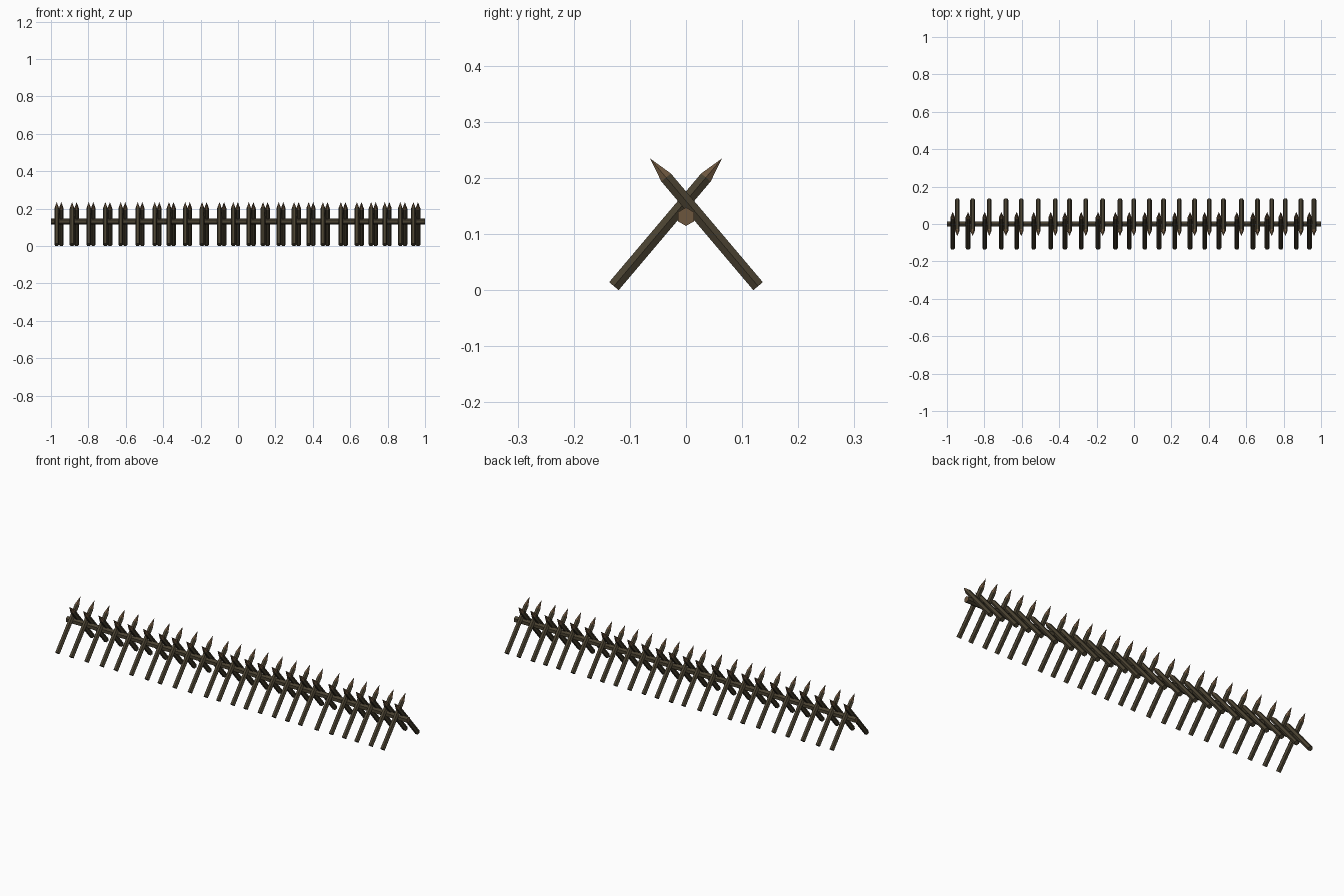
import bpy, bmesh
from math import sin, cos, pi, atan2, hypot
from mathutils import Matrix

default = bpy.data.objects.get("Cube")
if default:
    bpy.data.objects.remove(default, do_unlink=True)


def material(name, rgb):
    m = bpy.data.materials.new(name)
    m.use_nodes = True
    m.diffuse_color = (*rgb, 1)
    m.node_tree.nodes["Principled BSDF"].inputs["Base Color"].default_value = (*rgb, 1)
    return m


bark = material("dark bark", (0.068, 0.054, 0.031))
cut_wood = material("cut wood", (0.15, 0.092, 0.048))


def hex_pole(name, radius, length, point=0.0):
    """Six-sided pole along z from 0 to length, with an optional carved point."""
    bm = bmesh.new()
    shoulder = length - point
    rings = [[bm.verts.new((radius * cos(i * pi / 3), radius * sin(i * pi / 3), z))
              for i in range(6)] for z in (0, shoulder)]
    bottom, top = rings
    base = bm.faces.new(bottom[::-1])
    for i in range(6):
        j = (i + 1) % 6
        bm.faces.new((bottom[i], bottom[j], top[j], top[i]))
    if point:
        tip = bm.verts.new((0, 0, length))
        for i in range(6):
            bm.faces.new((top[i], top[(i + 1) % 6], tip)).material_index = 1
    else:
        bm.faces.new(top).material_index = 1
        base.material_index = 1
    mesh = bpy.data.meshes.new(name)
    bm.to_mesh(mesh)
    bm.free()
    mesh.materials.append(bark)
    mesh.materials.append(cut_wood)
    return mesh


def place(name, mesh, matrix):
    ob = bpy.data.objects.new(name, mesh)
    ob.matrix_world = matrix
    bpy.context.scene.collection.objects.link(ob)


# Long rail running through the crossed stakes
place("rail", hex_pole("rail", 0.0165, 2.0),
      Matrix.Translation((-1, 0, 0.131)) @ Matrix.Rotation(pi / 2, 4, 'Y'))

# Crossed pairs of sharpened stakes, unevenly spaced along the rail
run, rise = 0.193, 0.228
lean = atan2(run, rise)
stake = hex_pole("stake", 0.0128, hypot(run, rise), 0.045)
pairs = [-.957, -.875, -.786, -.697, -.615, -.524, -.433, -.357, -.270, -.180, -.087, -.013,
         .070, .146, .230, .312, .390, .466, .562, .648, .724, .797, .880, .950]
for n, x in enumerate(pairs, 1):
    for side, label in ((-1, "front"), (1, "back")):
        place(f"{label}_stake_{n}", stake,
              Matrix.Translation((x + side * 0.0122, side * 0.1285, 0.0072))
              @ Matrix.Rotation(side * lean, 4, 'X'))
